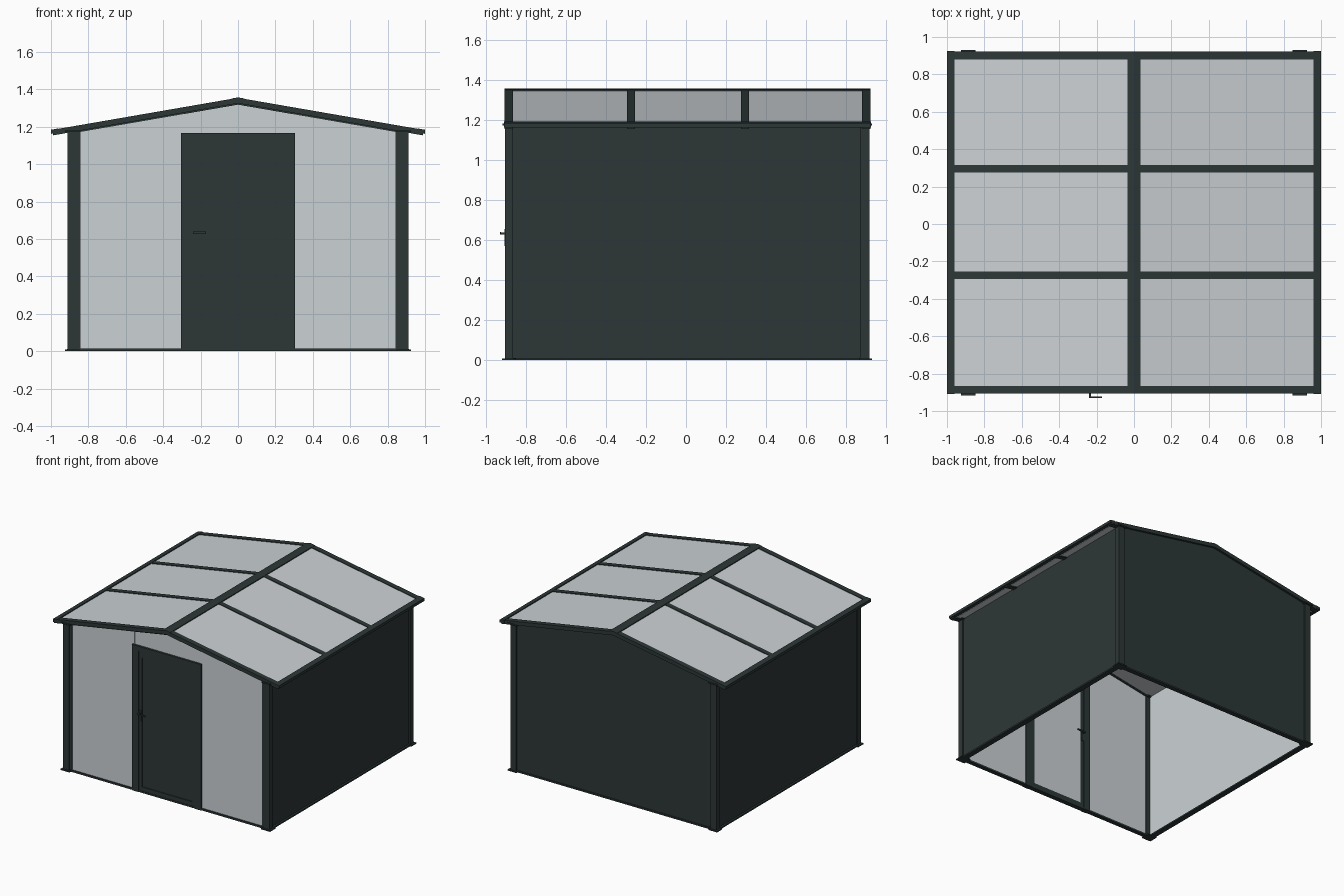
import bpy
import bmesh
from mathutils import Vector

if "Cube" in bpy.data.objects:
    bpy.data.objects.remove(bpy.data.objects["Cube"], do_unlink=True)


def material(name, rgb):
    m = bpy.data.materials.new(name)
    m.use_nodes = True
    m.diffuse_color = (*rgb, 1)
    bsdf = m.node_tree.nodes["Principled BSDF"]
    bsdf.inputs["Base Color"].default_value = (*rgb, 1)
    bsdf.inputs["Roughness"].default_value = 0.6
    return m


DARK = material("dark_slate", (0.026, 0.037, 0.037))
LIGHT = material("pale_grey", (0.60, 0.64, 0.66))

RIDGE, SLOPE = 1.357, 0.173
FRONT, BACK = -0.907, 0.922


def roof_z(x, drop=0.0):
    return RIDGE - SLOPE * abs(x) - drop


def prism(name, profile, y0, y1, mat, inward=None):
    """Extrude an x-z profile along y; faces turned inward become pale."""
    bm = bmesh.new()
    face = bm.faces.new([bm.verts.new((x, y0, z)) for x, z in profile])
    out = bmesh.ops.extrude_face_region(bm, geom=[face])
    moved = [v for v in out["geom"] if isinstance(v, bmesh.types.BMVert)]
    bmesh.ops.translate(bm, verts=moved, vec=(0, y1 - y0, 0))
    bmesh.ops.recalc_face_normals(bm, faces=bm.faces)
    bm.normal_update()
    if inward:
        for f in bm.faces:
            f.material_index = int(f.normal.dot(Vector(inward)) > 0.5)
    mesh = bpy.data.meshes.new(name)
    bm.to_mesh(mesh)
    bm.free()
    mesh.materials.append(mat)
    if inward:
        mesh.materials.append(LIGHT)
    ob = bpy.data.objects.new(name, mesh)
    bpy.context.collection.objects.link(ob)
    return ob


def box(name, x, y, z, mat=DARK, inward=None):
    pts = [(x[0], z[0]), (x[1], z[0]), (x[1], z[1]), (x[0], z[1])]
    return prism(name, pts, y[0], y[1], mat, inward)


def slope(name, x0, x1, y, top, thick, mat):
    """Slab lying on one roof pitch."""
    pts = [(x0, roof_z(x0, top)), (x1, roof_z(x1, top)),
           (x1, roof_z(x1, top + thick)), (x0, roof_z(x0, top + thick))]
    return prism(name, pts, y[0], y[1], mat)


def span(a, b, s):
    return (a, b) if s > 0 else (-b, -a)


# Roof: bars across each pitch, pale panels between them
bars = [(FRONT, -0.865), (-0.295, -0.255), (0.275, 0.315), (0.88, BACK)]
for s, side in ((1, "left"), (-1, "right")):
    for i, y in enumerate(bars):
        slope(f"roof_bar_{side}_{i}", 0, s * 0.99, y, 0.002, 0.03, DARK)
    for i in range(3):
        slope(f"roof_panel_{side}_{i}", s * 0.03, s * 0.965,
              (bars[i][1], bars[i + 1][0]), 0.007, 0.018, LIGHT)
    slope(f"eave_{side}", s * 0.96, s, (FRONT - 0.003, BACK + 0.003), 0, 0.022, DARK)
prism("ridge_cap", [(-0.035, roof_z(0.035)), (0, RIDGE), (0.035, roof_z(0.035)),
                    (0.035, roof_z(0.035, 0.03)), (0, RIDGE - 0.03),
                    (-0.035, roof_z(0.035, 0.03))], FRONT, BACK, DARK)

# Side walls, corner posts, foot plates and bottom rails
for s, side in ((1, "left"), (-1, "right")):
    box(f"{side}_wall", span(0.88, 0.9, s), (-0.87, 0.88),
        (0.005, roof_z(0.9, 0.024)), DARK, (-s, 0, 0))
    box(f"{side}_bottom_rail", span(0.872, 0.915, s), (-0.87, 0.88), (0, 0.012))
    for end, y0, y1, p0, p1 in (("front", -0.905, -0.865, -0.918, -0.85),
                                ("back", 0.87, 0.917, 0.865, 0.93)):
        box(f"{end}_{side}_post", span(0.86, 0.912, s), (y0, y1),
            (0, roof_z(0.912, 0.02)))
        box(f"{end}_{side}_foot", span(0.848, 0.926, s), (p0, p1), (0, 0.009))
        box(f"{end}_{side}_post_cap", span(0.848, 0.926, s),
            (p0 + 0.002, p1), (roof_z(0.926, 0.026), roof_z(0.926, 0.016)))

# Back gable wall
prism("back_wall", [(-0.88, 0.005), (0.88, 0.005), (0.88, roof_z(0.88, 0.024)),
                    (0, roof_z(0, 0.024)), (-0.88, roof_z(0.88, 0.024))],
      0.885, 0.905, DARK, (0, -1, 0))
box("back_bottom_rail", (-0.87, 0.87), (0.878, 0.915), (0, 0.012))

# Front wall panels with post channel, top trim and sill
for s, side in ((1, "left"), (-1, "right")):
    a, b = s * 0.29, s * 0.87
    prism(f"front_panel_{side}", [(a, 0.005), (b, 0.005), (b, roof_z(b, 0.024)),
                                  (a, roof_z(a, 0.024))], -0.89, -0.872, LIGHT)
    box(f"front_channel_{side}", span(0.842, 0.862, s), (-0.897, -0.867),
        (0, roof_z(0.862, 0.024)))
    slope(f"front_top_trim_{side}", 0, s * 0.86, (-0.897, -0.867), 0.024, 0.015, DARK)
    box(f"front_sill_{side}", span(0.3, 0.86, s), (-0.9, -0.867), (0, 0.014))
prism("transom_panel", [(-0.29, 1.15), (0.29, 1.15), (0.29, roof_z(0.29, 0.024)),
                        (0, roof_z(0, 0.024)), (-0.29, roof_z(0.29, 0.024))],
      -0.888, -0.873, LIGHT)

# Door frame, leaf and panel
for s, side in ((1, "left"), (-1, "right")):
    box(f"door_jamb_{side}", span(0.247, 0.305, s), (-0.905, -0.862), (0, 1.166))
    box(f"door_stile_{side}", span(0.22, 0.247, s), (-0.898, -0.868), (0.012, 1.13))
box("door_head", (-0.247, 0.247), (-0.905, -0.862), (1.128, 1.166))
box("door_top_rail", (-0.22, 0.22), (-0.898, -0.868), (1.078, 1.128))
box("door_bottom_rail", (-0.22, 0.22), (-0.898, -0.868), (0.012, 0.045))
box("door_threshold", (-0.247, 0.247), (-0.902, -0.865), (0, 0.012))
box("door_panel", (-0.22, 0.22), (-0.89, -0.873), (0.045, 1.078), DARK, (0, 1, 0))

# Door handles on both faces, with lock plates
for side, face, d in (("outer", -0.898, -1), ("inner", -0.868, 1)):
    def out(a, b):
        return sorted((face + d * a, face + d * b))
    box(f"{side}_lock_plate", (-0.243, -0.224), out(-0.001, 0.008), (0.57, 0.655))
    box(f"{side}_handle_stem", (-0.24, -0.23), out(0, 0.032), (0.628, 0.638))
    box(f"{side}_handle_lever", (-0.24, -0.17), out(0.025, 0.032), (0.627, 0.639))
